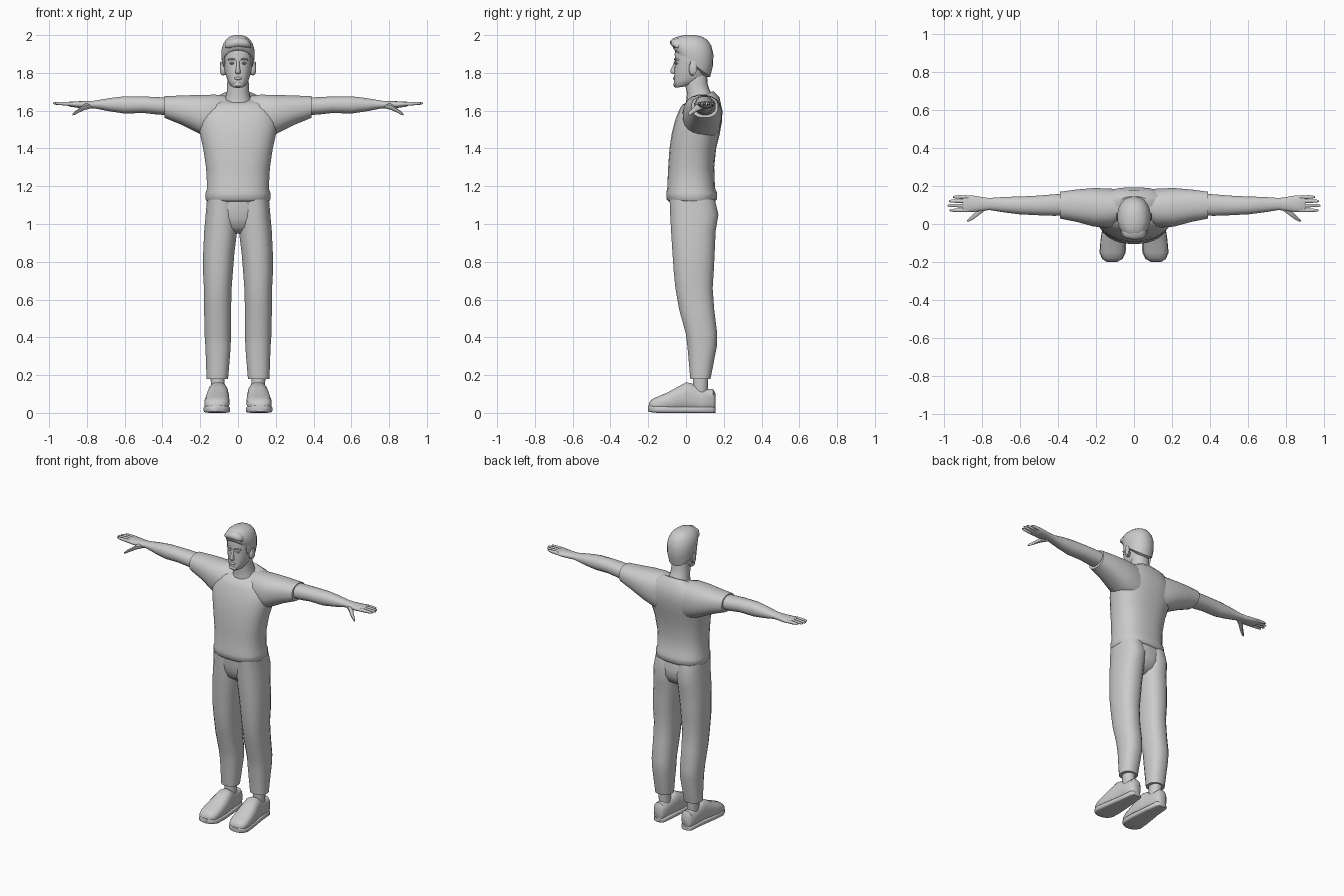
import bpy, bmesh, math

grey = bpy.data.materials.new("plain grey")
grey.diffuse_color = (0.6, 0.6, 0.6, 1)


def loft(name, axis, rings, n=20, p=0.9, mirror=False, angle=50):
    """Skin rounded rings (pos, a0, a1, b0, b1[, tilt]) along an axis."""
    bm = bmesh.new()
    loops = []
    for r in rings:
        t, a0, a1, b0, b1 = r[:5]
        tilt = r[5] if len(r) > 5 else 0
        loop = []
        for i in range(n):
            w = 2 * math.pi * (i + 0.5) / n
            u = math.copysign(abs(math.cos(w)) ** p, math.cos(w))
            v = math.copysign(abs(math.sin(w)) ** p, math.sin(w))
            a = (a0 + a1) / 2 + u * (a1 - a0) / 2
            b = (b0 + b1) / 2 + v * (b1 - b0) / 2
            c = t + tilt * v
            loop.append(bm.verts.new({"x": (c, a, b), "y": (a, c, b), "z": (a, b, c)}[axis]))
        loops.append(loop)
    for l0, l1 in zip(loops, loops[1:]):
        for i in range(n):
            j = (i + 1) % n
            bm.faces.new((l0[i], l0[j], l1[j], l1[i]))
    bm.faces.new(loops[0])
    bm.faces.new(loops[-1])
    bmesh.ops.recalc_face_normals(bm, faces=bm.faces[:])
    me = bpy.data.meshes.new(name)
    bm.to_mesh(me)
    bm.free()
    ob = bpy.data.objects.new(name, me)
    bpy.context.collection.objects.link(ob)
    me.materials.append(grey)
    bpy.ops.object.select_all(action='DESELECT')
    ob.select_set(True)
    bpy.context.view_layer.objects.active = ob
    bpy.ops.object.shade_smooth_by_angle(angle=math.radians(angle))
    if mirror:
        ob.modifiers.new("mirror", 'MIRROR')
    return ob


def wide(rows):
    """Rings symmetric about x = 0, from (z, half_width, y0, y1[, tilt])."""
    return [(r[0], -r[1], r[1]) + tuple(r[2:]) for r in rows]


# Shirt body with turned hem and dipped collar
loft("shirt_body", "z", wide([
    (1.12, .165, -.092, .155), (1.13, .172, -.104, .164), (1.165, .172, -.105, .166),
    (1.19, .164, -.1, .154), (1.3, .17, -.095, .15), (1.4, .185, -.088, .16),
    (1.48, .203, -.076, .18), (1.55, .215, -.058, .192), (1.6, .205, -.038, .193),
    (1.65, .16, -.022, .178, .02), (1.672, .095, -.005, .145, .032)]), n=28, p=.82)

# Sleeves
loft("sleeve", "x", [
    (.03, .03, .17, 1.45, 1.675), (.12, -.02, .187, 1.44, 1.686), (.21, -.015, .19, 1.48, 1.684),
    (.3, .01, .182, 1.525, 1.681), (.39, .028, .17, 1.562, 1.677)], p=.85, mirror=True)

# Bare arms running into the palms
loft("arm", "x", [
    (.34, .045, .16, 1.575, 1.67), (.42, .042, .157, 1.578, 1.672), (.5, .045, .15, 1.587, 1.676),
    (.6, .05, .145, 1.584, 1.677), (.68, .06, .143, 1.596, 1.667), (.76, .073, .137, 1.612, 1.653),
    (.8, .068, .142, 1.612, 1.651), (.85, .062, .151, 1.615, 1.65), (.89, .061, .152, 1.621, 1.649),
    (.9, .066, .147, 1.626, 1.645)], n=16, mirror=True)

# Fingers and thumb
for name, y0, y1, tip in [("little_finger", .141, .142, .952), ("ring_finger", .118, .12, .972),
                          ("middle_finger", .095, .097, .979), ("index_finger", .072, .072, .97)]:
    loft(name, "x", [(.87, y0 - .01, y0 + .01, 1.624, 1.646),
                     (.92, y1 - .01, y1 + .01, 1.627, 1.647),
                     (tip - .012, y1 - .008, y1 + .008, 1.631, 1.646),
                     (tip, y1 - .004, y1 + .004, 1.635, 1.643)], n=8, mirror=True)
loft("thumb", "x", [(.775, .075, .115, 1.612, 1.642), (.81, .048, .095, 1.603, 1.638),
                    (.84, .026, .057, 1.59, 1.614), (.865, .013, .034, 1.577, 1.596),
                    (.876, .012, .021, 1.575, 1.584)], n=8, mirror=True)

# Trousers
loft("trouser_seat", "z", wide([
    (1.14, .16, -.086, .15), (1.08, .165, -.084, .163), (1.03, .155, -.078, .163),
    (.98, .11, -.06, .14), (.95, .05, -.02, .09)]), n=24, p=.85)
loft("trouser_leg", "z", [
    (1.13, .005, .165, -.088, .154), (1.05, .002, .172, -.085, .173), (.96, .004, .18, -.08, .158),
    (.85, .018, .185, -.073, .153), (.75, .026, .186, -.066, .148), (.66, .033, .181, -.057, .142),
    (.55, .036, .18, -.038, .15), (.42, .037, .178, -.002, .166), (.35, .038, .173, .007, .164),
    (.18, .052, .167, .022, .13)], p=.85, mirror=True)

# Ankles and shoes
loft("ankle", "z", [(.2, .07, .148, .035, .12), (.1, .072, .14, .035, .115)], n=12, mirror=True)
loft("shoe_upper", "y", [
    (.155, .08, .13, .02, .105), (.143, .066, .145, .008, .128), (.08, .062, .15, .006, .126),
    (.03, .055, .155, .006, .158), (0, .05, .16, .006, .163), (-.05, .046, .17, .006, .135),
    (-.1, .045, .177, .006, .108), (-.15, .048, .178, .006, .087), (-.18, .06, .168, .01, .073),
    (-.197, .09, .145, .02, .052)], n=16, p=.78, mirror=True)
loft("shoe_sole", "y", [
    (.155, .08, .13, 0, .03), (.14, .062, .147, 0, .033), (.05, .052, .155, 0, .033),
    (-.08, .041, .176, 0, .035), (-.15, .043, .182, 0, .038), (-.183, .06, .168, .003, .04),
    (-.2, .09, .143, .008, .04)], n=16, p=.4, mirror=True)

# Neck
loft("neck", "z", wide([
    (1.62, .085, -.005, .15, .02), (1.66, .07, .0, .142, .02), (1.7, .06, .005, .125, .01),
    (1.74, .058, -.005, .115), (1.8, .055, 0, .11)]), n=18)

# Head and hair
loft("head", "z", wide([
    (1.725, .026, -.055, .0, .004), (1.735, .042, -.064, .05, .008), (1.76, .056, -.064, .09),
    (1.79, .066, -.062, .112), (1.82, .072, -.062, .122), (1.86, .076, -.058, .13),
    (1.9, .078, -.06, .132), (1.94, .074, -.054, .125), (1.97, .055, -.03, .1)]), n=22, p=.88)
loft("hair", "z", wide([
    (1.845, .07, -.045, .105, -.07), (1.85, .083, -.06, .128, -.07), (1.885, .088, -.068, .143, -.045),
    (1.92, .088, -.072, .145, -.022), (1.95, .08, -.074, .134, -.006), (1.975, .066, -.067, .113),
    (1.991, .046, -.045, .086), (2.0, .02, -.01, .05)]), n=22, p=.92)
loft("quiff", "x", [
    (-.065, -.055, -.01, 1.93, 1.955), (-.045, -.075, 0, 1.927, 1.978), (0, -.085, .02, 1.932, 1.99),
    (.045, -.078, .01, 1.93, 1.982), (.065, -.058, -.01, 1.932, 1.958)], n=12)
loft("sideburn", "y", [
    (-.012, .07, .075, 1.85, 1.9), (.0, .068, .081, 1.83, 1.91), (.022, .07, .083, 1.835, 1.91)],
     n=8, mirror=True)

# Face and ears
loft("nose", "z", wide([
    (1.793, .01, -.068, -.05), (1.8, .015, -.08, -.045), (1.812, .013, -.083, -.045),
    (1.84, .008, -.07, -.045), (1.862, .009, -.062, -.045)]), n=10)
loft("lips", "x", [
    (-.024, -.059, -.05, 1.769, 1.773), (-.01, -.07, -.05, 1.763, 1.779),
    (.01, -.07, -.05, 1.763, 1.779), (.024, -.059, -.05, 1.769, 1.773)], n=8)
loft("chin", "x", [
    (-.026, -.058, -.03, 1.73, 1.745), (-.012, -.068, -.03, 1.725, 1.752),
    (.012, -.068, -.03, 1.725, 1.752), (.026, -.058, -.03, 1.73, 1.745)], n=10)
loft("eye", "x", [
    (.018, -.058, -.04, 1.85, 1.853), (.026, -.061, -.04, 1.845, 1.858),
    (.038, -.058, -.035, 1.845, 1.858), (.047, -.05, -.03, 1.85, 1.853)], n=8, mirror=True)
loft("brow", "x", [
    (.012, -.064, -.05, 1.866, 1.874), (.03, -.064, -.045, 1.869, 1.879),
    (.052, -.051, -.035, 1.866, 1.873)], n=8, mirror=True)
loft("ear", "x", [
    (.065, .02, .045, 1.79, 1.845), (.078, .015, .052, 1.785, 1.857),
    (.09, .018, .058, 1.79, 1.863), (.094, .026, .052, 1.8, 1.855)], n=12, mirror=True)
